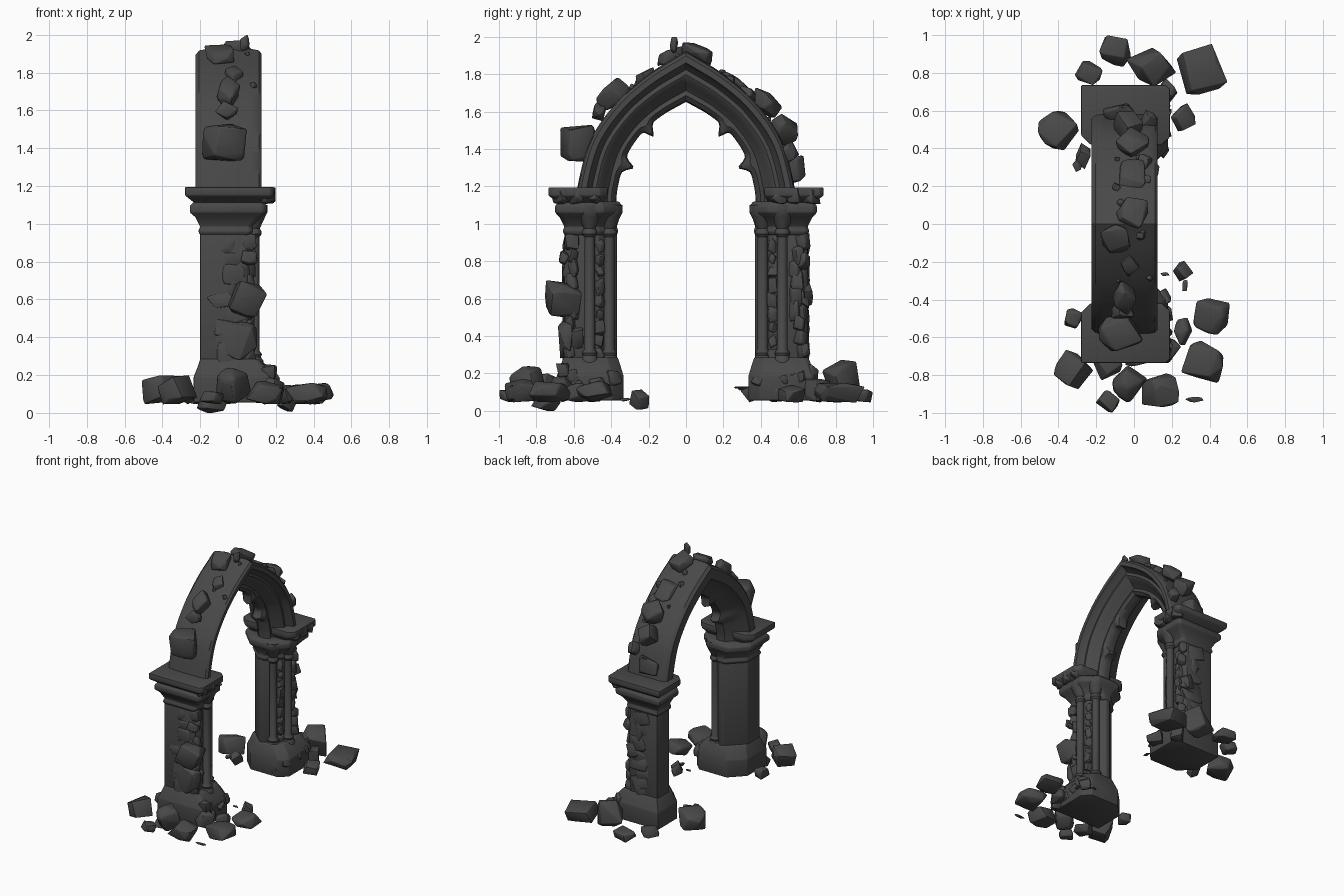
import bpy, bmesh, math, random
from mathutils import Vector, Euler

if "Cube" in bpy.data.objects:
    bpy.data.objects.remove(bpy.data.objects["Cube"])

random.seed(11)
stone = bpy.data.materials.new("dark_grey_stone")
stone.diffuse_color = (0.065, 0.065, 0.065, 1)
stone.use_nodes = True
stone.node_tree.nodes["Principled BSDF"].inputs["Base Color"].default_value = stone.diffuse_color


def finish(name, bm, bevel=0.0):
    bmesh.ops.recalc_face_normals(bm, faces=bm.faces[:])
    if bevel:
        sharp = [e for e in bm.edges if e.is_manifold and e.calc_face_angle(0) > 0.35]
        bmesh.ops.bevel(bm, geom=sharp, offset=bevel, segments=2, profile=0.5,
                        affect='EDGES', clamp_overlap=True)
    me = bpy.data.meshes.new(name)
    bm.to_mesh(me)
    bm.free()
    me.materials.append(stone)
    ob = bpy.data.objects.new(name, me)
    bpy.context.collection.objects.link(ob)
    return ob


def skin(name, rings, bevel=0.0):
    """Closed rings of points bridged into a capped solid."""
    bm = bmesh.new()
    vs = [[bm.verts.new(p) for p in r] for r in rings]
    n = len(vs[0])
    for a, b in zip(vs, vs[1:]):
        for i in range(n):
            j = (i + 1) % n
            bm.faces.new((a[i], a[j], b[j], b[i]))
    bm.faces.new(vs[0][::-1])
    bm.faces.new(vs[-1])
    return finish(name, bm, bevel)


def stack(name, s, cut, levels, bevel=0.006):
    """Rectangles (x0, x1, y0, y1, z) with cut inner corners, lofted upward on side s."""
    c, d = cut
    return skin(name, [[(x, s * y, z) for x, y in (
        (x0 + c, y0), (x1 - d, y0), (x1, y0 + d), (x1, y1 - .02), (x1 - .02, y1), (x0, y1), (x0, y0 + c))]
        for x0, x1, y0, y1, z in levels], bevel)


def turned(name, x, y, prof):
    return skin(name, [[(x + r * math.cos(a * math.pi / 8), y + r * math.sin(a * math.pi / 8), z)
                        for a in range(16)] for r, z in prof])


def rock(name, x, y, z, dx, dy, dz, tilt=0):
    """Broken chunk centred at x, y, z filling the box dx, dy, dz."""
    turn = Euler([random.uniform(-0.4, 0.4), random.uniform(-0.4, 0.4), random.uniform(0, 3)]).to_matrix()
    j = lambda: random.uniform(0.6, 1.0)
    pts = [Vector((a * j(), b * j(), c * j())) for a in (-1, 1) for b in (-1, 1) for c in (-1, 1)]
    pts += [Vector([random.uniform(-1, 1) for _ in range(3)]).normalized() * 1.22 for _ in range(8)]
    pts = [turn @ p for p in pts]
    dims = (dx, dy, dz)
    lo = [min(p[k] for p in pts) for k in range(3)]
    hi = [max(p[k] for p in pts) for k in range(3)]
    m = Euler((tilt, 0, 0)).to_matrix()
    bm = bmesh.new()
    for p in pts:
        q = Vector([((p[k] - lo[k]) / (hi[k] - lo[k]) - 0.5) * dims[k] for k in range(3)])
        bm.verts.new(m @ q + Vector((x, y, z)))
    res = bmesh.ops.convex_hull(bm, input=bm.verts[:])
    junk = {v for v in res['geom_interior'] + res['geom_unused'] if isinstance(v, bmesh.types.BMVert)}
    bmesh.ops.delete(bm, geom=list(junk), context='VERTS')
    return finish(name, bm, min(dims) * 0.07)


# Pointed arch: moulded section swept between inner and outer curves
inner = [(0.38, 1.10), (0.37, 1.20), (0.325, 1.36), (0.24, 1.49), (0.13, 1.585), (0, 1.66)]
outer = [(0.585, 1.10), (0.58, 1.20), (0.51, 1.45), (0.37, 1.65), (0.20, 1.80), (0, 1.925)]


def spline(pts, u):
    p = [Vector(q) for q in pts]
    p = [2 * p[0] - p[1]] + p + [2 * p[-1] - p[-2]]
    k = min(int(u), len(pts) - 2)
    t = u - k
    a, b, c, d = p[k:k + 4]
    return 0.5 * (2 * b + (c - a) * t + (2 * a - 5 * b + 4 * c - d) * t * t + (3 * b - a - 3 * c + d) * t ** 3)


section = [(0.88, -0.225), (0.97, -0.205), (1, -0.16), (1, 0.07), (0.97, 0.11), (0.9, 0.125),
           (0.76, 0.125), (0.72, 0.10), (0.62, 0.07), (0.52, 0.075), (0.44, 0.065), (0.34, 0.03),
           (0.20, 0.0), (0.10, 0.01), (0.0, -0.01), (-0.03, -0.04), (0.0, -0.08), (0.25, -0.13),
           (0.48, -0.19), (0.55, -0.225)]
rings = []
N = 50
for i in range(-N, N + 1):
    sgn = 1 if i > 0 else -1
    u = 5 * (1 - abs(i) / N)
    a, b = spline(inner, u), spline(outer, u)
    cusp = sum(0.24 * math.exp(-((u - c) / 0.16) ** 2) for c in (1.75, 3.3))
    ring = []
    for t, x in section:
        q = a + (b - a) * (t - cusp * max(0, 1 - t / 0.15) if t < 0.15 else t)
        ring.append((x, sgn * q.x, q.y))
    rings.append(ring)
skin("pointed_arch", rings)

# Piers, mirrored across the opening, with splayed inner corners
for s, side in ((-1, "front"), (1, "rear")):
    stack(side + "_plinth", s, (.11, .06), [
        (-.235, .18, .335, .69, .055), (-.235, .18, .335, .69, .19),
        (-.215, .15, .35, .67, .24), (-.20, .11, .365, .655, .285)])
    stack(side + "_pier", s, (.13, .10), [(-.20, .06, .368, .65, .25), (-.20, .06, .368, .65, 1.0)])
    stack(side + "_capital", s, (.12, .10), [
        (-.20, .07, .37, .65, .94), (-.21, .08, .362, .66, .96), (-.20, .075, .37, .65, .985),
        (-.225, .12, .355, .675, 1.035), (-.255, .15, .34, .70, 1.06), (-.255, .15, .34, .70, 1.095),
        (-.23, .14, .36, .68, 1.12)])
    stack(side + "_abacus", s, (.05, .04), [
        (-.23, .14, .44, .68, 1.11), (-.28, .19, .42, .735, 1.15), (-.28, .19, .42, .735, 1.195)])
    # Slender colonnettes on the moulded face
    for k, (x, y) in enumerate(((0.085, 0.515), (0.025, 0.41))):
        turned(f"{side}_colonnette_{k}", x, s * y, [
            (.05, .25), (.05, .275), (.036, .295), (.042, .31), (.028, .33), (.028, .93),
            (.04, .945), (.04, .96), (.03, .975), (.06, 1.04), (.07, 1.06), (.07, 1.10)])
    # Crumbled masonry on the outer end and outer corner
    for k in range(9):
        z = 0.30 + k * 0.073
        rock(f"{side}_crumbled_end_{k}", random.uniform(-.08, .0), s * 0.632, z,
             random.uniform(.12, .2), .06, random.uniform(.09, .15))
        rock(f"{side}_crumbled_corner_{k}", 0.055, s * random.uniform(.58, .625), z + .02,
             random.uniform(.07, .1), random.uniform(.06, .09), random.uniform(.09, .13))
        rock(f"{side}_joint_rubble_{k}", 0.045, s * 0.465, z,
             .06, random.uniform(.05, .07), random.uniform(.06, .11))
    # Broken stones round the plinth and capital
    for k in range(7):
        rock(f"{side}_plinth_chip_{k}", random.uniform(.13, .17), s * (.39 + .045 * k),
             random.uniform(.1, .22), .08, random.uniform(.07, .11), random.uniform(.06, .1))
    for k in range(3):
        rock(f"{side}_capital_chip_{k}", .145, s * (.49 + .09 * k), 1.15, .11, .1, .09)

# Large chunks on the piers and along the back of the arch: x, y, z, dx, dy, dz, tilt
perched = [
    (.05, -.655, .60, .21, .20, .20, 0), (-.03, -.64, .40, .26, .09, .24, 0), (.06, -.65, .82, .09, .06, .08, 0),
    (-.07, -.575, 1.43, .24, .20, .20, 0), (-.05, -.39, 1.69, .13, .19, .12, .8), (-.06, -.46, 1.60, .12, .11, .09, .9),
    (-.10, -.08, 1.895, .16, .18, .08, .5), (-.01, .06, 1.915, .17, .19, .09, -.45), (.035, -.065, 1.955, .05, .045, .09, 0),
    (-.01, .26, 1.755, .14, .20, .06, -.6), (-.01, .42, 1.645, .18, .19, .12, -.75), (-.03, .525, 1.50, .16, .17, .15, -.8),
    (-.08, .59, 1.29, .17, .10, .16, 0), (.08, .55, 1.38, .09, .11, .12, 0), (.06, .33, 1.70, .08, .10, .06, -.6),
    (-.02, -.22, 1.79, .10, .13, .06, .6), (.03, .65, .62, .12, .06, .14, 0), (.07, .63, .80, .10, .07, .10, 0)]
for k, (x, y, z, dx, dy, dz, t) in enumerate(perched):
    rock(f"perched_stone_{k}", x, y, z, dx, dy, dz, t)

# Fallen rubble on the ground: x, y, dx, dy, top height
fallen = [
    (-.10, .915, .17, .17, .12), (.09, .83, .27, .21, .275), (.36, .82, .27, .27, .15), (-.24, .80, .15, .13, .13),
    (-.40, .495, .22, .21, .20), (.26, .565, .13, .15, .14), (-.27, .36, .08, .14, .15), (.41, -.49, .20, .20, .16),
    (.36, -.73, .23, .23, .16), (-.32, -.77, .21, .21, .20), (-.02, -.85, .19, .21, .24), (.14, -.88, .20, .18, .17),
    (-.32, -.50, .10, .11, .13), (.26, -.57, .10, .15, .15), (.17, -.67, .16, .14, .19), (.17, .70, .12, .14, .17)]
for k, (x, y, dx, dy, top) in enumerate(fallen):
    rock(f"fallen_stone_{k}", x, y, (top + .045) / 2, dx, dy, top - .045)
rock("small_end_stone", -.14, -.94, .08, .13, .12, .07)
rock("loose_stone", .26, -.25, .06, .11, .11, .11)
rock("sunken_stone", -.14, -.75, .04, .16, .16, .08)

# Thin splinters
for k, (x, y, z, dx, dy, dz) in enumerate(((.32, -.93, .06, .10, .03, .015), (.165, -.265, .065, .05, .02, .01),
                                           (.27, -.325, .06, .03, .06, .02), (-.30, .31, .12, .05, .07, .02),
                                           (.12, .29, .125, .03, .07, .01))):
    rock(f"splinter_{k}", x, y, z, dx, dy, dz)

# Pebbles caught on the arch
for k in range(14):
    u = random.uniform(1.0, 4.8)
    q = spline(outer, u)
    d = random.uniform(.025, .05)
    rock(f"pebble_{k}", random.uniform(-.13, .09), random.choice((-1, 1)) * q.x, q.y, d, d, d)

for ob in bpy.context.collection.objects:
    ob.select_set(True)
    bpy.context.view_layer.objects.active = ob
bpy.ops.object.shade_smooth_by_angle(angle=math.radians(35))
